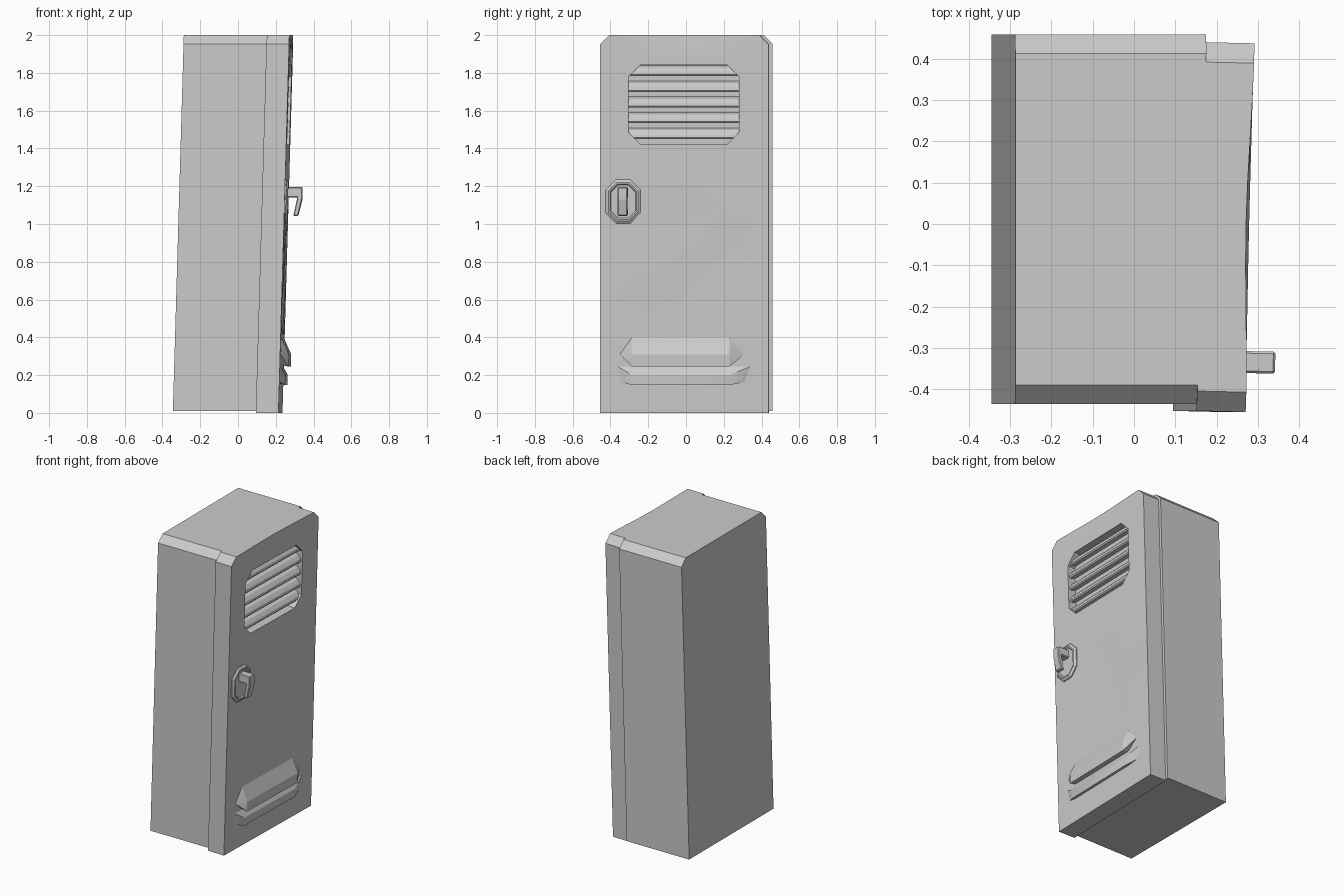
import bpy, bmesh, math
from mathutils import Vector

if "Cube" in bpy.data.objects:
    bpy.data.objects.remove(bpy.data.objects["Cube"], do_unlink=True)

metal = bpy.data.materials.new("grey_metal")
metal.use_nodes = True
GREY = (0.6, 0.6, 0.6, 1)
metal.diffuse_color = GREY
metal.node_tree.nodes["Principled BSDF"].inputs["Base Color"].default_value = GREY

LEAN, SKEW, FRONT = 0.029, 0.024, 0.225


def place(u, v, w):
    """Door space (across, up, outward) to the leaning, slightly turned door."""
    return Vector((FRONT + w + LEAN * v + SKEW * u, u - SKEW * w, v))


def finish(name, bm, smooth=False):
    bmesh.ops.recalc_face_normals(bm, faces=bm.faces)
    mesh = bpy.data.meshes.new(name)
    bm.to_mesh(mesh)
    bm.free()
    mesh.materials.append(metal)
    ob = bpy.data.objects.new(name, mesh)
    bpy.context.collection.objects.link(ob)
    if smooth:
        smooth_by_angle(ob)
    return ob


def select_only(ob):
    bpy.ops.object.select_all(action='DESELECT')
    ob.select_set(True)
    bpy.context.view_layer.objects.active = ob


def smooth_by_angle(ob):
    select_only(ob)
    bpy.ops.object.shade_smooth_by_angle(angle=math.radians(25))


def loft(rings):
    """Solid through matching rings of points, capped at both ends."""
    bm = bmesh.new()
    loops = [[bm.verts.new(p) for p in ring] for ring in rings]
    n = len(loops[0])
    for a, b in zip(loops, loops[1:]):
        for i in range(n):
            j = (i + 1) % n
            bm.faces.new((a[i], a[j], b[j], b[i]))
    bm.faces.new(loops[0])
    bm.faces.new(loops[-1])
    return bm


def octagon(u0, u1, v0, v1, c):
    return [(u0 + c, v0), (u1 - c, v0), (u1, v0 + c), (u1, v1 - c),
            (u1 - c, v1), (u0 + c, v1), (u0, v1 - c), (u0, v0 + c)]


def arch(u0, u1, v0, v1, c):
    return [(u0, v0), (u1, v0), (u1, v1 - c), (u1 - c, v1),
            (u0 + c, v1), (u0, v1 - c)]


def ring(outline, w):
    return [place(u, v, w) for u, v in outline]


# Cabinet body, with chamfered top corners
shell = arch(-0.435, 0.459, 0.01, 2.0, 0.046)
back = [Vector((-0.345 + LEAN * v, u, v)) for u, v in shell]
front = [Vector((FRONT - 0.118 + LEAN * v + SKEW * u, u, v)) for u, v in shell]
finish("cabinet_body", loft([back, front]))

# Door slab, gridded so that shallow dents can be pressed in
panel = arch(-0.455, 0.437, 0, 2.0, 0.048)
bm = loft([[Vector((u, v, w)) for u, v in panel] for w in (-0.12, 0)])
for axis, start, count in ((0, -0.4, 9), (1, 0.1, 19)):
    normal = Vector((axis == 0, axis == 1, 0))
    for i in range(count):
        bmesh.ops.bisect_plane(bm, geom=bm.verts[:] + bm.edges[:] + bm.faces[:],
                               plane_co=normal * (start + 0.1 * i), plane_no=normal)
# Each dent: across, up, width, height, depth
DENTS = [(-0.05, 1.0, 0.13, 0.09, 0.008), (0.08, 0.72, 0.1, 0.15, 0.01),
         (-0.1, 0.55, 0.2, 0.07, 0.006), (0.27, 0.85, 0.08, 0.12, 0.004),
         (0.0, 2.0, 0.28, 0.07, 0.012)]
for vert in bm.verts:
    u, v, w = vert.co
    if w > -0.01:
        for du, dv, su, sv, depth in DENTS:
            w -= depth * math.exp(-((u - du) / su) ** 2 - ((v - dv) / sv) ** 2)
    vert.co = place(u, v, w)
door = finish("door", bm)

# Vent opening cut into the door
opening = octagon(-0.305, 0.28, 1.42, 1.845, 0.066)
cutter = finish("vent_cutter", loft([ring(opening, -0.055), ring(opening, 0.1)]))
cutter.hide_render = True
cut = door.modifiers.new("vent", 'BOOLEAN')
cut.operation = 'DIFFERENCE'
cut.object = cutter
select_only(door)
bpy.ops.object.modifier_apply(modifier=cut.name)
bpy.data.objects.remove(cutter, do_unlink=True)
smooth_by_angle(door)

# Sloping vent slats, their ends buried in the door
SLAT = [(-0.06, 0.055), (-0.03, 0.042), (-0.013, 0.02),
        (-0.01, 0.004), (-0.016, -0.004), (-0.06, 0.008)]
for i in range(5):
    base = 1.787 - 0.083 * i
    finish(f"vent_slat_{i + 1}",
           loft([[place(u, base + dv, w) for w, dv in SLAT] for u in (-0.31, 0.285)]))

# Raised handle plate with a bevelled rim and sunken middle
rims = [(0, -0.01), (0, 0.006), (0.014, 0.016), (0.022, 0.016), (0.028, 0.009)]
finish("handle_plate", loft([
    ring(octagon(-0.425 + s, -0.24 - s, 1.003 + s, 1.235 - s, 0.055 - s * 0.6), w)
    for s, w in rims]))

# Hooked handle
HOOK = [(0.0, 1.195), (0.09, 1.195), (0.091, 1.13), (0.072, 1.043),
        (0.046, 1.043), (0.064, 1.14), (0.0, 1.14)]
bm = loft([[place(u, v, w) for w, v in HOOK] for u in (-0.36, -0.307)])
handle = finish("handle", bm)
bevel = handle.modifiers.new("soft_edges", 'BEVEL')
bevel.width = 0.005
bevel.segments = 1


# Pressed louvres near the foot of the door
def louvre(name, top, tips, ridge, lip, height):
    points = [(-0.285, lip + 0.01, -0.004), (0.23, lip + 0.01, -0.004)]
    points += [(u, top[1], 0) for u in top[0]]
    points += [(u, tips[1], 0) for u in tips[0]]
    points += [(u, v, height) for u in (-0.285, 0.23) for v in (ridge, lip)]
    bm = bmesh.new()
    for p in points:
        bm.verts.new(place(*p))
    bmesh.ops.convex_hull(bm, input=bm.verts)
    finish(name, bm, smooth=True)


louvre("upper_louvre", ((-0.285, 0.23), 0.4), ((-0.35, 0.31), 0.31), 0.31, 0.245, 0.042)
louvre("lower_louvre", ((-0.36, 0.34), 0.245), ((-0.34, 0.31), 0.163), 0.2, 0.147, 0.027)
